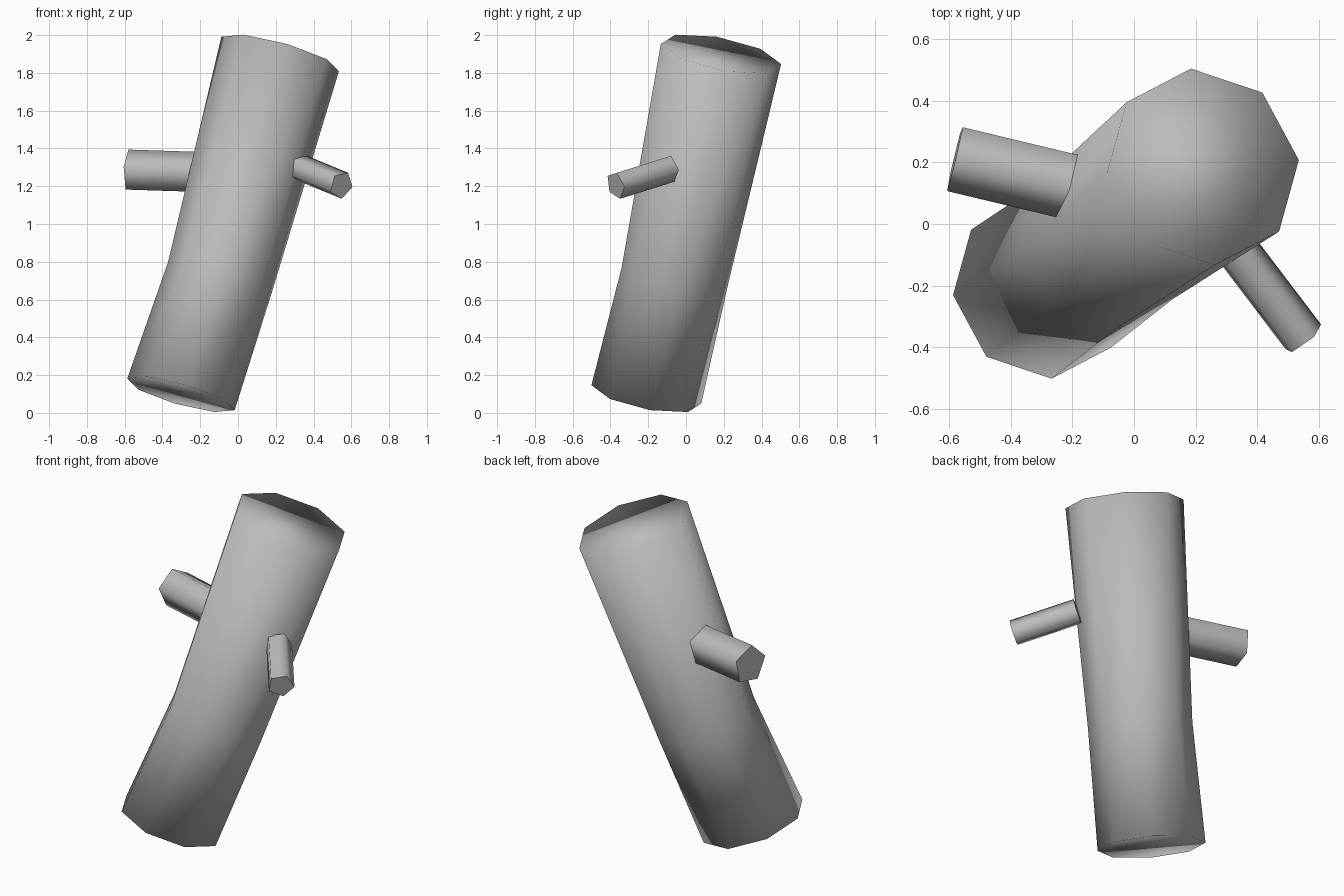
import bpy, bmesh, math
from mathutils import Vector

cube = bpy.data.objects.get("Cube")
if cube:
    bpy.data.objects.remove(cube, do_unlink=True)

# One plain grey for everything
grey = bpy.data.materials.new("plain_grey")
grey.use_nodes = True
grey.diffuse_color = (0.5, 0.5, 0.5, 1)
bsdf = next(n for n in grey.node_tree.nodes if n.type == 'BSDF_PRINCIPLED')
bsdf.inputs["Base Color"].default_value = (0.5, 0.5, 0.5, 1)


def loft(name, rings, u, v, sides, start, sharp_caps):
    """Closed tube through (centre, radius) rings lying in the u-v plane."""
    bm = bmesh.new()
    loops = []
    for centre, radius in rings:
        angles = [math.radians(start) + math.tau * k / sides for k in range(sides)]
        loops.append([bm.verts.new(Vector(centre) + radius * (math.cos(a) * u + math.sin(a) * v))
                      for a in angles])
    for low, high in zip(loops, loops[1:]):
        for k in range(sides):
            n = (k + 1) % sides
            bm.faces.new((low[k], low[n], high[n], high[k]))
    caps = [bm.faces.new(loops[0][::-1]), bm.faces.new(loops[-1])]
    bmesh.ops.recalc_face_normals(bm, faces=bm.faces)
    for face in bm.faces:
        face.smooth = True
    if sharp_caps:
        for cap in caps:
            cap.smooth = False
            for edge in cap.edges:
                edge.smooth = False
    mesh = bpy.data.meshes.new(name)
    bm.to_mesh(mesh)
    bm.free()
    mesh.materials.append(grey)
    obj = bpy.data.objects.new(name, mesh)
    bpy.context.collection.objects.link(obj)
    return obj


def branch(name, inner, outer, radius, start):
    """Five-sided stub from the trunk surface outwards."""
    d = (Vector(outer) - Vector(inner)).normalized()
    side = Vector((0, 0, 1)).cross(d).normalized()
    up = d.cross(side)
    loft(name, [(inner, radius), (outer, radius)], side, up, 5, start, True)


# Leaning, slightly bent trunk with fully smooth shading
axis = Vector((0.28, 0.2, 1)).normalized()
u = Vector((1, 0, -0.28)).normalized()
v = axis.cross(u)
loft("trunk",
     [((-0.302, -0.21, 0.098), 0.297),
      ((-0.095, -0.06, 0.72), 0.287),
      ((0.223, 0.185, 1.90), 0.325)],
     u, v, 8, 4, False)

# Two stubby branches
branch("right_branch", (-0.205, 0.125, 1.27), (-0.58, 0.215, 1.282), 0.113, 82)
branch("left_branch", (0.33, -0.085, 1.295), (0.548, -0.372, 1.205), 0.075, 65)
